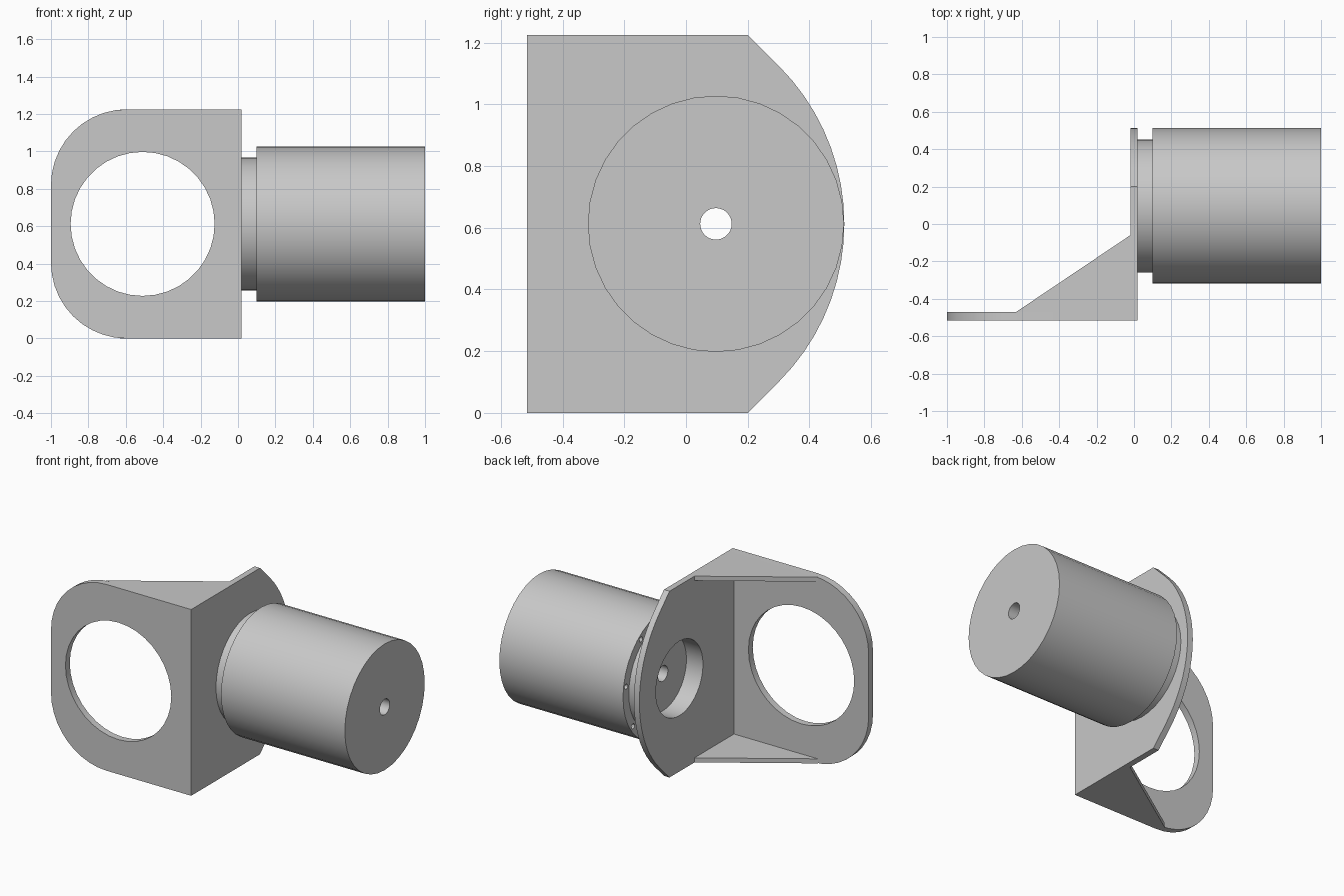
import bpy, bmesh
from math import sin, cos, radians, pi

cube = bpy.data.objects.get("Cube")
if cube:
    bpy.data.objects.remove(cube, do_unlink=True)

H = 1.225            # bracket height
MID = H / 2          # height of both bores
AXIS_Y = 0.097       # barrel axis
FRONT, INNER = -0.515, -0.47

grey = bpy.data.materials.new("light grey metal")
grey.use_nodes = True
colour = (0.58, 0.58, 0.58, 1)
grey.diffuse_color = colour
grey.node_tree.nodes["Principled BSDF"].inputs["Base Color"].default_value = colour


def finish(name, bm):
    bmesh.ops.recalc_face_normals(bm, faces=bm.faces)
    mesh = bpy.data.meshes.new(name)
    bm.to_mesh(mesh)
    bm.free()
    mesh.materials.append(grey)
    ob = bpy.data.objects.new(name, mesh)
    bpy.context.collection.objects.link(ob)
    return ob


def prism(name, outline, axis, start, end):
    """Extrude a 2D outline along an axis; the outline uses the other two axes in order."""
    def place(p, d):
        c = list(p)
        c.insert("xyz".index(axis), d)
        return c
    bm = bmesh.new()
    lo = [bm.verts.new(place(p, start)) for p in outline]
    hi = [bm.verts.new(place(p, end)) for p in outline]
    bm.faces.new(lo)
    bm.faces.new(hi)
    for i in range(len(lo)):
        j = (i + 1) % len(lo)
        bm.faces.new((lo[i], lo[j], hi[j], hi[i]))
    return finish(name, bm)


def arc(cx, cy, r, a0, a1, n):
    angles = [radians(a0 + (a1 - a0) * i / n) for i in range(n + 1)]
    return [(cx + r * cos(a), cy + r * sin(a)) for a in angles]


def circle(cx, cy, r, n=36):
    return arc(cx, cy, r, 0, 360, n)[:-1]


def activate(ob):
    bpy.ops.object.select_all(action='DESELECT')
    ob.select_set(True)
    bpy.context.view_layer.objects.active = ob


def cut(ob, cutter):
    mod = ob.modifiers.new("hole", 'BOOLEAN')
    mod.operation = 'DIFFERENCE'
    mod.solver = 'EXACT'
    mod.object = cutter
    activate(ob)
    bpy.ops.object.modifier_apply(modifier=mod.name)
    bpy.data.objects.remove(cutter, do_unlink=True)


def lathe(name, profile, n=36):
    """Revolve a closed (x, radius) profile around the barrel axis."""
    bm = bmesh.new()
    rings = []
    for i in range(n):
        a = 2 * pi * i / n
        rings.append([bm.verts.new((x, AXIS_Y + r * cos(a), MID + r * sin(a)))
                      for x, r in profile])
    for i in range(n):
        a, b = rings[i], rings[(i + 1) % n]
        for j in range(len(profile)):
            k = (j + 1) % len(profile)
            bm.faces.new((a[j], a[k], b[k], b[j]))
    return finish(name, bm)


# Front plate with two rounded corners and a large round opening
R = 0.405
front = prism("front_plate",
              [(0.02, 0), (0.02, H)] + arc(-1 + R, H - R, R, 90, 180, 10)
              + arc(-1 + R, R, R, 180, 270, 10), 'y', FRONT, INNER)
cut(front, prism("opening_cutter", circle(-0.51, MID, 0.385), 'y', -0.6, -0.4))

# Side plate with a chamfered, bowed rear edge and the barrel bore
side = prism("side_plate",
             [(INNER, H), (INNER, 0), (0.2, 0)]
             + arc(-0.21, MID, 0.723, -45, 45, 18) + [(0.2, H)], 'x', -0.02, 0.02)
cut(side, prism("bore_cutter", circle(AXIS_Y, MID, 0.245), 'x', -0.1, 0.1))

# Triangular gussets joining the plates at top and bottom
GUSSET = 0.03
triangle = [(-0.63, INNER), (-0.02, INNER), (-0.02, -0.06)]
gussets = [prism("bottom_gusset", triangle, 'z', 0, GUSSET),
           prism("top_gusset", triangle, 'z', H - GUSSET, H)]

# Barrel with a narrower neck, a wide recess and a small through hole
barrel = lathe("barrel", [(0.02, 0.245), (0.02, 0.355), (0.1, 0.355), (0.1, 0.415),
                          (1, 0.415), (1, 0.051), (0.1, 0.051), (0.1, 0.245)])

# Ring of small blind bolt holes in the shoulder behind the neck
for i in range(8):
    a = radians(8.7 + 45 * i)
    cut(barrel, prism("bolt_hole_cutter",
                      circle(AXIS_Y + 0.386 * cos(a), MID + 0.386 * sin(a), 0.017, 12),
                      'x', 0.06, 0.2))

for ob in [front, side, barrel] + gussets:
    activate(ob)
    bpy.ops.object.shade_smooth_by_angle(angle=radians(30))
